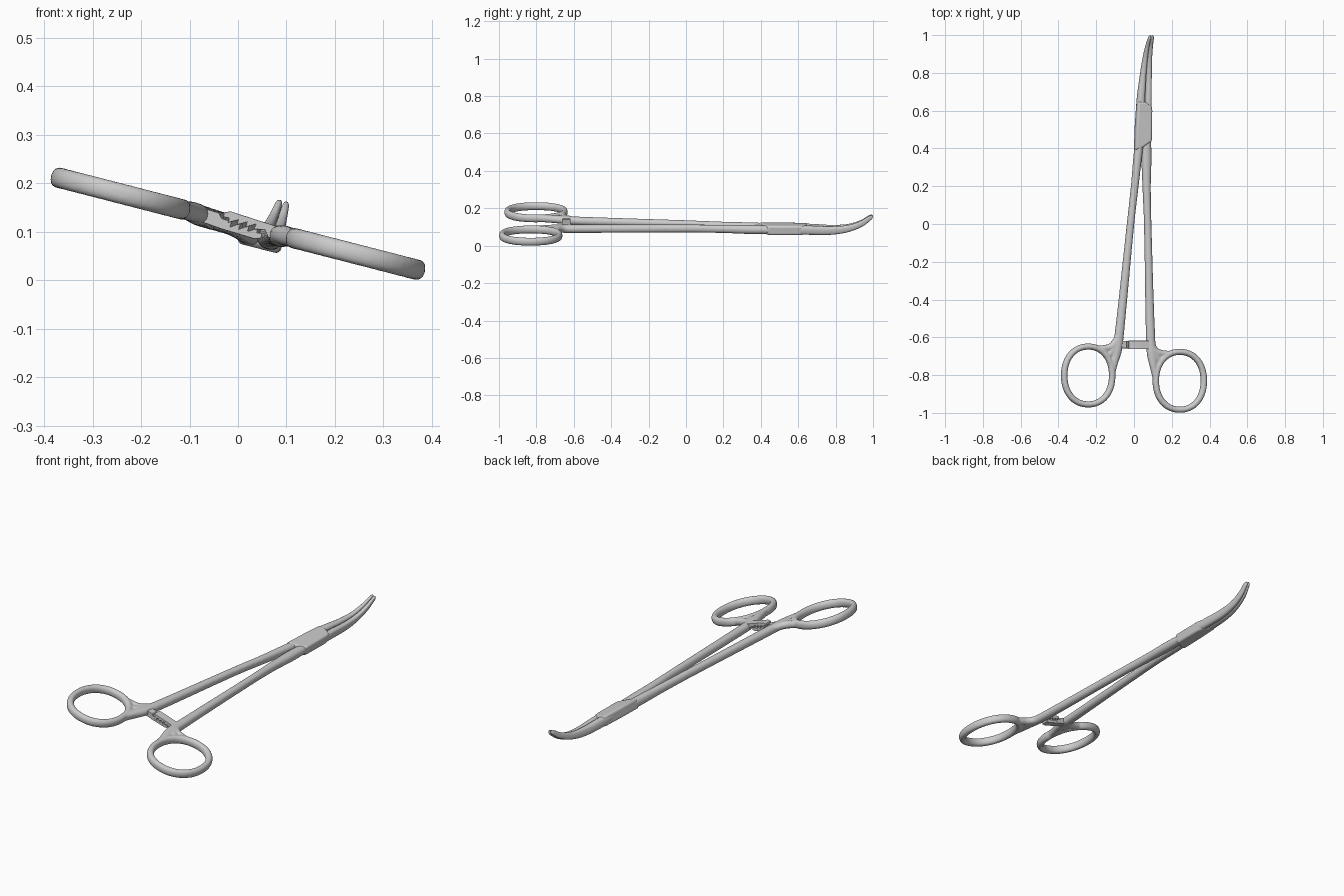
import bpy, bmesh, math
from mathutils import Vector

if "Cube" in bpy.data.objects:
    bpy.data.objects.remove(bpy.data.objects["Cube"])

UP = Vector((0, 0, 1))


def place(p):
    # the whole instrument lies tilted: local (x, y, height) to world
    x, y, w = p
    return Vector((x + 0.245 * w, y, 0.1165 - 0.257 * x + 0.97 * w))


def finish(bm, name, angle=40):
    for v in bm.verts:
        v.co = place(v.co)
    bmesh.ops.recalc_face_normals(bm, faces=bm.faces)
    me = bpy.data.meshes.new(name)
    bm.to_mesh(me)
    bm.free()
    ob = bpy.data.objects.new(name, me)
    bpy.context.collection.objects.link(ob)
    bpy.ops.object.select_all(action='DESELECT')
    ob.select_set(True)
    bpy.context.view_layer.objects.active = ob
    bpy.ops.object.shade_smooth_by_angle(angle=math.radians(angle))
    return ob


def spline(st, steps=8):
    # Catmull-Rom through stations (x, y, w, half width, half thickness)
    out = []
    for i in range(len(st) - 1):
        p0, p1, p2, p3 = st[max(i - 1, 0)], st[i], st[i + 1], st[min(i + 2, len(st) - 1)]
        L = p2[1] - p1[1] or 1e-6
        la, lb = (p2[1] - p0[1]) or L, (p3[1] - p1[1]) or L
        for k in range(steps):
            t = k / steps
            h1, h2 = 2*t**3 - 3*t**2 + 1, -2*t**3 + 3*t**2
            h3, h4 = t**3 - 2*t**2 + t, t**3 - t**2
            out.append([h1*b + h2*c + h3*(c - a)*L/la + h4*(d - b)*L/lb
                        for a, b, c, d in zip(p0, p1, p2, p3)])
    return out + [list(st[-1])]


def loft(bm, st, closed=False, power=1.0, n=24):
    rings, m = [], len(st)
    for i, (x, y, w, a, b) in enumerate(st):
        nx = st[(i + 1) % m] if closed else st[min(i + 1, m - 1)]
        pv = st[i - 1] if closed else st[max(i - 1, 0)]
        t = (Vector(nx[:3]) - Vector(pv[:3])).normalized()
        side = t.cross(UP).normalized()
        up = side.cross(t)
        ring = []
        for k in range(n):
            c, s = math.cos(2*math.pi*k/n), math.sin(2*math.pi*k/n)
            c = math.copysign(abs(c)**power, c)
            s = math.copysign(abs(s)**power, s)
            ring.append(bm.verts.new(Vector((x, y, w)) + side*a*c + up*b*s))
        rings.append(ring)
    for i in range(m if closed else m - 1):
        r, q = rings[i], rings[(i + 1) % m]
        for k in range(n):
            bm.faces.new((r[k], r[(k+1) % n], q[(k+1) % n], q[k]))
    if not closed:
        bm.faces.new(rings[0])
        bm.faces.new(rings[-1])


def prism(name, pts, lo, hi, axis, bevel):
    # extruded profile: axis 2 = (x, y) outline, axis 1 = (x, height) outline
    bm = bmesh.new()
    mk = (lambda p, h: (p[0], p[1], h)) if axis == 2 else (lambda p, h: (p[0], h, p[1]))
    a = [bm.verts.new(mk(p, lo)) for p in pts]
    b = [bm.verts.new(mk(p, hi)) for p in pts]
    bm.faces.new(a)
    bm.faces.new(b)
    for i in range(len(pts)):
        j = (i + 1) % len(pts)
        bm.faces.new((a[i], a[j], b[j], b[i]))
    ob = finish(bm, name)
    md = ob.modifiers.new("rounding", 'BEVEL')
    md.width, md.segments = bevel, 4
    md.limit_method = 'ANGLE'
    return ob


# Shank, finger ring and webs of one half, fused into one smooth piece
def handle(name, s, dy, shank):
    bm = bmesh.new()
    loft(bm, spline(shank, 14), power=0.9)
    ring = []
    for k in range(72):
        c, d = math.cos(math.pi*k/36), math.sin(math.pi*k/36)
        ring.append((s*(0.2425 - 0.127*math.copysign(abs(c)**0.93, c)),
                     -0.802 + dy + 0.153*math.copysign(abs(d)**0.93, d), 0, 0.0165, 0.0215))
    loft(bm, ring, closed=True, power=0.9)
    web = [(0.08, -0.57, 0, .012, .015), (0.1, -0.63, 0, .021, .019),
           (0.14, -0.656, 0, .018, .019), (0.205, -0.658, 0, .012, .017)]
    gusset = [(0.085, -0.62, 0, .02, .018), (0.112, -0.668, 0, .026, .019),
              (0.137, -0.698, 0, .013, .017)]
    for part in (web, gusset):
        loft(bm, spline([(s*p[0], p[1] + dy) + p[2:] for p in part], 6))
    ob = finish(bm, name)
    r = ob.modifiers.new("fuse", 'REMESH')
    r.mode, r.voxel_size, r.use_smooth_shade = 'VOXEL', 0.005, True
    sm = ob.modifiers.new("blend", 'SMOOTH')
    sm.factor, sm.iterations = 0.5, 5


handle("left_handle", -1, 0, [
    (-0.118, -0.85, 0, .006, .012), (-0.108, -0.76, 0, .015, .019), (-0.092, -0.67, 0, .027, .021),
    (-0.079, -0.6, -.003, .024, .022), (-0.017, 0, -.006, .019, .021),
    (0.006, 0.2, -.009, .0195, .022), (0.025, 0.38, -.012, .022, .025), (0.038, 0.48, -.013, .02, .024)])
handle("right_handle", 1, -0.028, [
    (0.118, -0.88, 0, .006, .012), (0.108, -0.79, 0, .015, .019), (0.097, -0.695, 0, .027, .021),
    (0.089, -0.62, -.003, .024, .022), (0.074, 0, -.006, .019, .021),
    (0.069, 0.2, -.009, .0215, .022), (0.069, 0.34, -.012, .0255, .024), (0.071, 0.47, -.013, .022, .022)])

# Box joint where the halves cross
prism("box_joint", [(0.006, 0.39), (0.047, 0.405), (0.094, 0.438), (0.096, 0.6),
                    (0.093, 0.625), (0.062, 0.645), (0.02, 0.65), (0.011, 0.52)],
      -0.039, 0.013, 2, 0.011)


# Curved jaws, tapering and bending upward to the tip
def jaw(name, rows):
    bend = [(0.55, -.013, .022), (0.66, -.014, .024), (0.78, -.015, .022), (0.87, -.003, .018),
            (0.94, .024, .015), (0.985, .056, .0115), (0.993, .063, .008), (0.997, .067, .003)]
    bm = bmesh.new()
    st = [(x, y, w, a, b) for (x, a), (y, w, b) in zip(rows, bend)]
    loft(bm, spline(st, 8), power=0.75)
    finish(bm, name, 50)


jaw("left_jaw", [(.036, .022), (.0395, .0205), (.0505, .0155), (.0585, .0125),
                 (.0645, .0095), (.069, .007), (.070, .005), (.0705, .002)])
jaw("right_jaw", [(.076, .019), (.0785, .017), (.0815, .0145), (.0825, .0125),
                  (.0835, .0095), (.0835, .007), (.083, .005), (.0825, .002)])


# Ratchet bars with saw teeth facing each other
def teeth(x0, step, low, high, count=4):
    pts = []
    for i in range(count):
        pts += [(x0 + i*step, low), (x0 + i*step, high)]
    return pts


prism("upper_ratchet", [(0.09, 0.014), (-0.02, 0.021), (-0.032, 0.016), (-0.032, 0.006)]
      + teeth(-0.02, 0.018, 0.007, -0.003) + [(0.055, 0.002), (0.065, -0.012), (0.09, -0.014)],
      -0.663, -0.618, 1, 0.0015)
prism("lower_ratchet", [(-0.085, -0.014), (-0.03, -0.019), (0.04, -0.022), (0.052, -0.017), (0.052, -0.006)]
      + teeth(0.041, -0.018, -0.009, 0.002) + [(-0.034, 0.002), (-0.042, 0.012), (-0.085, 0.014)],
      -0.658, -0.62, 1, 0.0015)
